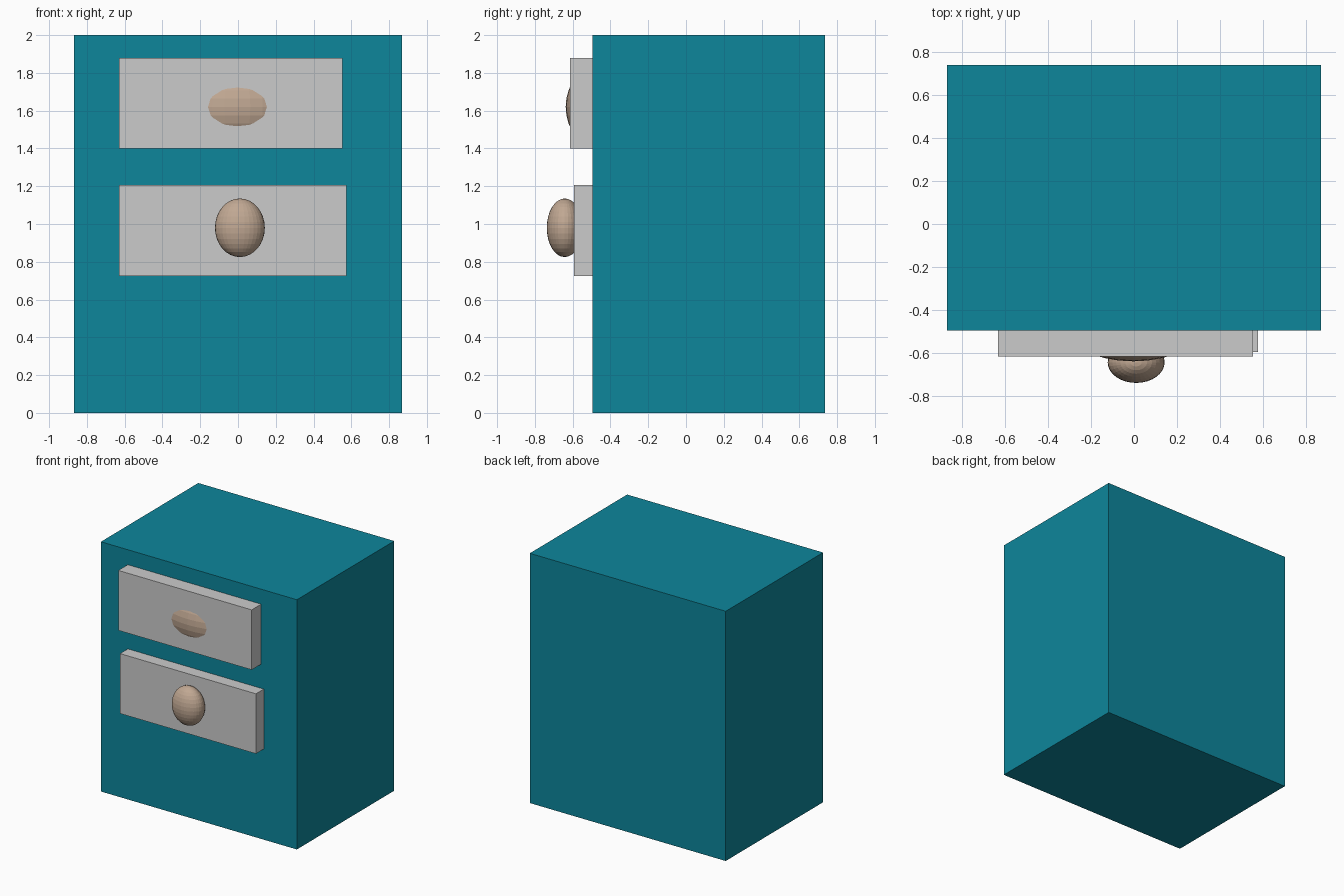
import bpy

if "Cube" in bpy.data.objects:
    bpy.data.objects.remove(bpy.data.objects["Cube"])


def material(name, color):
    mat = bpy.data.materials.new(name)
    mat.diffuse_color = (*color, 1)
    mat.use_nodes = True
    mat.node_tree.nodes["Principled BSDF"].inputs["Base Color"].default_value = mat.diffuse_color
    return mat


def box(name, lo, hi, mat=None):
    bpy.ops.mesh.primitive_cube_add(
        size=1, location=[(a + b) / 2 for a, b in zip(lo, hi)])
    ob = bpy.context.object
    ob.name = name
    ob.scale = [b - a for a, b in zip(lo, hi)]
    bpy.ops.object.transform_apply(location=False, rotation=False, scale=True)
    if mat:
        ob.data.materials.append(mat)


def knob(name, center, radii, mat):
    bpy.ops.mesh.primitive_uv_sphere_add(
        segments=32, ring_count=16, radius=1, location=center)
    ob = bpy.context.object
    ob.name = name
    ob.scale = radii
    bpy.ops.object.transform_apply(location=False, rotation=False, scale=True)
    ob.data.materials.append(mat)


teal = material("teal_paint", (0.004, 0.24, 0.33))
wood = material("pale_wood", (0.53, 0.39, 0.29))

# Cabinet body
box("cabinet_body", (-0.868, -0.495, 0), (0.868, 0.737, 2), teal)

# Drawer fronts, set slightly into the body
box("upper_drawer", (-0.63, -0.615, 1.40), (0.552, -0.48, 1.88))
box("lower_drawer", (-0.63, -0.594, 0.726), (0.575, -0.48, 1.206))

# Knobs: the upper one is mostly sunk into its drawer
knob("upper_knob", (-0.003, -0.437, 1.62), (0.35, 0.2, 0.23), wood)
knob("lower_knob", (0.01, -0.642, 0.98), (0.132, 0.095, 0.155), wood)
